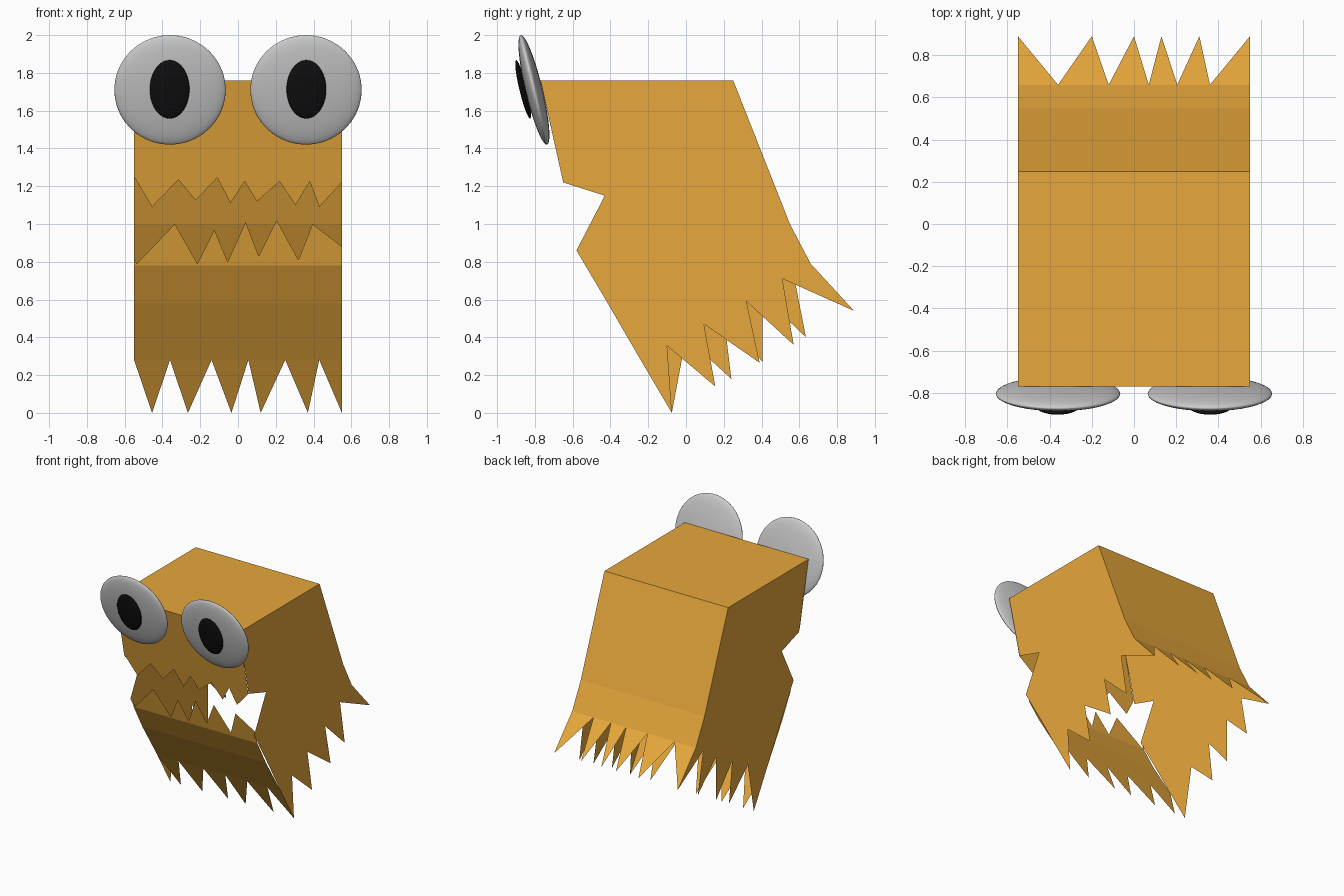
import bpy, math

if "Cube" in bpy.data.objects:
    bpy.data.objects.remove(bpy.data.objects["Cube"])

W = 0.55


def material(name, color):
    m = bpy.data.materials.new(name)
    m.diffuse_color = (*color, 1)
    m.use_nodes = True
    m.node_tree.nodes["Principled BSDF"].inputs["Base Color"].default_value = m.diffuse_color
    return m


cloth = material("mustard", (0.8, 0.39, 0.045))
black = material("black", (0.005, 0.005, 0.005))


def sheet(name, polys):
    """Thin sheet made from a list of polygons, each a list of 3D points."""
    verts, faces = [], []
    for poly in polys:
        face = []
        for p in poly:
            p = tuple(round(c, 4) for c in p)
            if p not in verts:
                verts.append(p)
            face.append(verts.index(p))
        faces.append(face)
    me = bpy.data.meshes.new(name)
    me.from_pydata(verts, [], faces)
    me.materials.append(cloth)
    ob = bpy.data.objects.new(name, me)
    bpy.context.collection.objects.link(ob)
    return ob


def bands(profile):
    """Full-width quads following a (y, z) profile downwards."""
    return [[(-W, *a), (W, *a), (W, *b), (-W, *b)][::-1]
            for a, b in zip(profile, profile[1:])]


def fringe(valleys, tips, base, end):
    """Triangular teeth hanging from the base line down to the end line."""
    return [[(a, *base), (t, *end), (b, *base)]
            for a, t, b in zip(valleys, tips, valleys[1:])]


# Top of the head
sheet("head_top", [[(-W, -0.77, 1.76), (W, -0.77, 1.76), (W, 0.25, 1.76), (-W, 0.25, 1.76)]])

# Back wall with ragged fringe, including half teeth at both corners
back = [(0.25, 1.76), (0.55, 1.0), (0.66, 0.79)]
hem, tip = (0.66, 0.79), (0.89, 0.54)
back_polys = bands(back)
back_polys += fringe([-W, -0.36, -0.12, 0.07, 0.205, 0.36],
                     [-W, -0.20, 0.0, 0.13, 0.31], hem, tip)
back_polys.append([(0.36, *hem), (W, *tip), (W, *hem)])
sheet("back_wall", [p[::-1] for p in back_polys])

# Face with jagged upper lip
lip = [(-W, 1.25), (-0.455, 1.09), (-0.315, 1.235), (-0.225, 1.125), (-0.11, 1.245),
       (-0.04, 1.11), (0.035, 1.225), (0.1, 1.12), (0.22, 1.225), (0.305, 1.10),
       (0.38, 1.225), (0.43, 1.09), (W, 1.22)]
sheet("upper_face", [[(x, -0.77 + (1.76 - z) * 0.214, z) for x, z in lip]
                     + [(W, -0.77, 1.76), (-W, -0.77, 1.76)]])

# Lower jaw with jagged top edge and bottom fringe
jaw_top = [(-W, 0.82), (-0.535, 0.79), (-0.335, 1.0), (-0.215, 0.79), (-0.125, 0.97),
           (-0.055, 0.80), (0.04, 1.01), (0.11, 0.83), (0.205, 1.02), (0.32, 0.81),
           (0.395, 1.0), (W, 0.88)]
jaw = [(-0.54, 0.78), (-0.43, 0.58), (-0.24, 0.28)]
jaw_polys = bands(jaw)
jaw_polys.append([(-W, *jaw[0]), (W, *jaw[0])]
                 + [(x, -0.54 - (z - 0.78) * 0.25, z) for x, z in jaw_top[::-1]])
jaw_polys += fringe([-W, -0.36, -0.14, 0.055, 0.25, 0.43, W],
                    [-0.455, -0.265, -0.035, 0.12, 0.37, W], jaw[-1], (-0.075, 0.0))
sheet("lower_jaw", jaw_polys)

# Side walls, each with its own ragged hem
outline = [(-0.77, 1.76), (-0.65, 1.22), (-0.43, 1.15), (-0.58, 0.86),
           (-0.42, 0.59), (-0.24, 0.28), (-0.075, 0.0)]
hems = {
    1: [(-0.1, 0.355), (0.155, 0.14), (0.095, 0.47), (0.39, 0.265),
        (0.32, 0.59), (0.57, 0.36), (0.51, 0.71)],
    -1: [(0.0, 0.40), (0.24, 0.18), (0.20, 0.51), (0.405, 0.27),
         (0.405, 0.62), (0.635, 0.40), (0.57, 0.73)],
}
for side, name in ((1, "right_side"), (-1, "left_side")):
    loop = outline + hems[side] + [tip] + back[::-1]
    sheet(name, [[(side * W, y, z) for y, z in loop][::side]])


# Flattened, tilted eyes with oval pupils
def disc(name, loc, scale):
    bpy.ops.mesh.primitive_uv_sphere_add(segments=40, ring_count=20, location=loc,
                                         rotation=(math.radians(13.5), 0, 0))
    ob = bpy.context.object
    ob.name = name
    ob.scale = scale
    bpy.ops.object.shade_smooth()
    return ob


for side, name in ((1, "right"), (-1, "left")):
    disc(name + "_eye", (side * 0.36, -0.805, 1.71), (0.295, 0.045, 0.298))
    pupil = disc(name + "_pupil", (side * 0.362, -0.862, 1.713), (0.105, 0.02, 0.159))
    pupil.data.materials.append(black)
